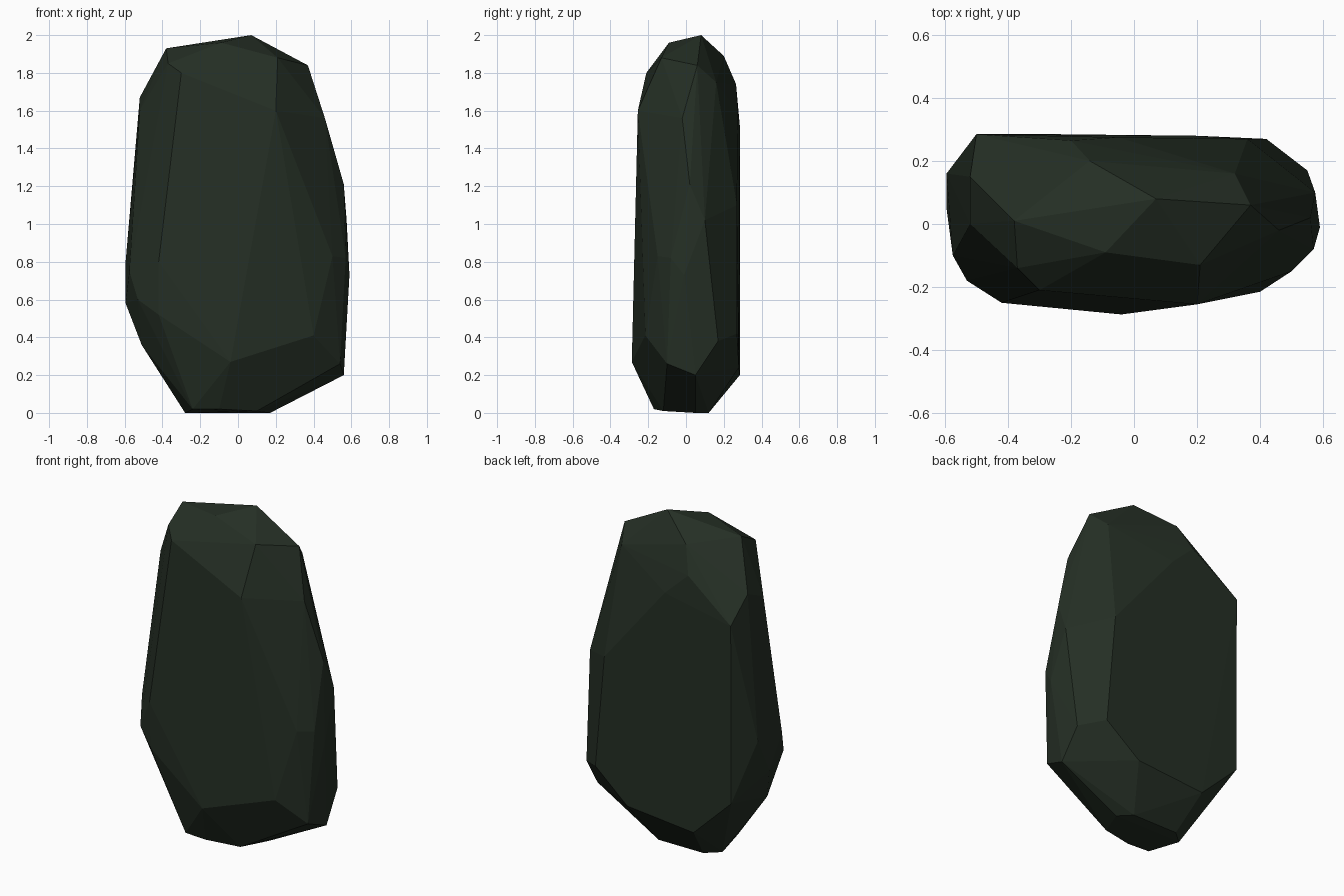
import bpy
import bmesh
import math

# Remove the default object if the scene has it
default_object = bpy.data.objects.get("Cube")
if default_object:
    bpy.data.objects.remove(default_object, do_unlink=True)


def make_material(name, color):
    """Plain flat colour, shown in both viewport and render."""
    material = bpy.data.materials.new(name)
    material.use_nodes = True
    material.diffuse_color = color
    shader = material.node_tree.nodes["Principled BSDF"]
    shader.inputs["Base Color"].default_value = color
    shader.inputs["Roughness"].default_value = 1
    return material


def chiselled_stone(name, corner_groups, material):
    """Wrap the corner points in a faceted convex shell."""
    mesh = bpy.data.meshes.new(name)
    shell = bmesh.new()
    for group in corner_groups:
        for corner in group:
            shell.verts.new(corner)
    result = bmesh.ops.convex_hull(shell, input=shell.verts[:])
    # Drop the corners that ended up inside the shell
    loose = [v for v in shell.verts if not v.link_faces]
    bmesh.ops.delete(shell, geom=loose, context="VERTS")
    # Merge nearly coplanar triangles into broad facets
    bmesh.ops.dissolve_limit(
        shell,
        angle_limit=math.radians(2),
        verts=shell.verts[:],
        edges=shell.edges[:],
    )
    bmesh.ops.recalc_face_normals(shell, faces=shell.faces[:])
    for face in shell.faces:
        face.smooth = False
    shell.to_mesh(mesh)
    shell.free()
    mesh.materials.append(material)
    stone = bpy.data.objects.new(name, mesh)
    bpy.context.scene.collection.objects.link(stone)
    return stone


# Sloping crown
crown = [
    (.07, .08, 2), (.37, .06, 1.84), (-.38, .01, 1.93), (-.09, -.09, 1.96),
    (.21, -.13, 1.88), (-.37, -.14, 1.85), (-.14, .2, 1.89), (.32, .16, 1.75),
]

# Broad front facet
front = [
    (.2, -.255, 1.6), (-.3, -.21, 1.8), (-.04, -.287, .27),
    (.4, -.215, .41), (.5, -.15, .83), (-.42, -.25, .8), (-.42, -.24, .52),
]

# Broad back facet
back = [
    (-.5, .285, 1.52), (-.2, .265, 1.74), (-.05, .275, 1.6), (.36, .27, 1.1),
    (.42, .27, .42), (-.25, .285, .2), (-.5, .28, .44), (.2, .28, .24),
]

# Narrow sides
left_side = [
    (.46, -.02, 1.56), (.56, .02, 1.21), (.575, .1, 1.02), (.59, -.01, .73),
    (.57, -.08, .82), (.55, .17, .38), (.56, .05, .2), (.54, -.1, .26),
]
right_side = [
    (-.52, .15, 1.67), (-.52, 0, 1.6), (-.595, .16, .8), (-.595, .05, .58),
    (-.53, -.18, .6), (-.575, -.1, .75), (-.51, -.05, .36),
]

# Small flat base
base = [
    (-.28, .05, 0), (.17, .05, 0), (.1, .12, 0),
    (-.2, .12, 0), (-.24, -.16, .02), (-.1, -.17, .02), (.1, -.12, .01),
]

dark_green = make_material("dark green stone", (.018, .028, .018, 1))
chiselled_stone(
    "standing_stone",
    [crown, front, back, left_side, right_side, base],
    dark_green,
)
